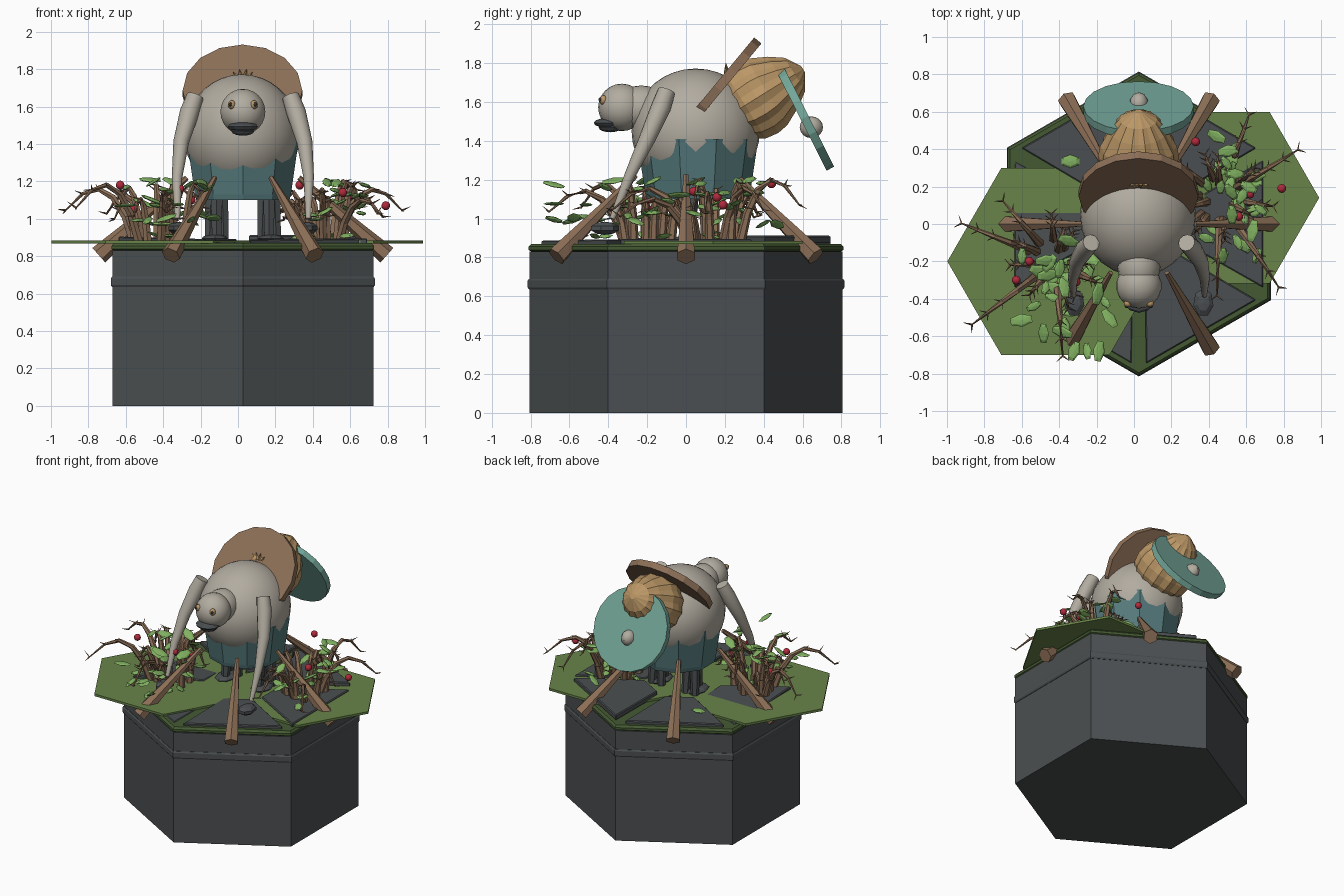
import bpy, bmesh, math, random
from mathutils import Vector, Matrix, Euler

if "Cube" in bpy.data.objects:
    bpy.data.objects.remove(bpy.data.objects["Cube"])

random.seed(7)
CX = 0.026  # centre line of plinth and creature


def material(name, hexcol):
    m = bpy.data.materials.new(name)
    rgb = [int(hexcol[i:i + 2], 16) / 255 for i in (0, 2, 4)]
    m.diffuse_color = [((c + 0.055) / 1.055) ** 2.4 if c > 0.04 else c / 12.92 for c in rgb] + [1]
    m.use_nodes = True
    m.node_tree.nodes["Principled BSDF"].inputs["Base Color"].default_value = m.diffuse_color
    return m


STONE = material("dark stone", "4B4F51")
GREY = material("warm grey", "B2ACA0")
TEAL = material("light teal", "74A699")
BLUE = material("blue teal", "55797B")
MOSS = material("dark moss", "455A33")
PAD = material("leaf pad green", "688449")
WOOD = material("brown wood", "8C6F57")
TAN = material("tan", "BB9766")
RED = material("berry red", "B02A3C")
LEAF = material("fresh leaf", "82B262")


def finish(name, bm, mat, smooth=False):
    bmesh.ops.recalc_face_normals(bm, faces=bm.faces)
    me = bpy.data.meshes.new(name)
    bm.to_mesh(me)
    bm.free()
    me.materials.append(mat)
    ob = bpy.data.objects.new(name, me)
    bpy.context.collection.objects.link(ob)
    if smooth:
        bpy.ops.object.select_all(action='DESELECT')
        ob.select_set(True)
        bpy.context.view_layer.objects.active = ob
        bpy.ops.object.shade_smooth_by_angle(angle=math.radians(40))
    return ob


def sweep(bm, pts, radii, sides, ref=(0, 1, 0), flute=0.0):
    """Closed tube through pts with one radius per point."""
    pts = [Vector(p) for p in pts]
    rings = []
    for i, (p, r) in enumerate(zip(pts, radii)):
        t = (pts[min(i + 1, len(pts) - 1)] - pts[max(i - 1, 0)]).normalized()
        u = Vector(ref) - t * t.dot(Vector(ref))
        u = (u if u.length > 0.05 else t.orthogonal()).normalized()
        w = t.cross(u)
        ring = []
        for k in range(sides):
            a = math.tau * k / sides
            rr = r * (1 + (flute if k % 2 else -flute))
            ring.append(bm.verts.new(p + (u * math.cos(a) + w * math.sin(a)) * rr))
        rings.append(ring)
    for a, b in zip(rings, rings[1:]):
        for k in range(sides):
            n = (k + 1) % sides
            bm.faces.new((a[k], a[n], b[n], b[k]))
    bm.faces.new(rings[0][::-1])
    bm.faces.new(rings[-1])


def tube(name, pts, radii, sides, mat, smooth=False, **kw):
    bm = bmesh.new()
    sweep(bm, pts, radii, sides, **kw)
    return finish(name, bm, mat, smooth)


def blob(bm, pos, size, seg=8, rings=6, rot=(0, 0, 0)):
    m = Matrix.Translation(pos) @ Euler(rot).to_matrix().to_4x4() @ Matrix.Diagonal((*size, 1))
    bmesh.ops.create_uvsphere(bm, u_segments=seg, v_segments=rings, radius=1, matrix=m)


def ball(name, pos, size, mat, seg=8, rings=6, smooth=False, rot=(0, 0, 0)):
    bm = bmesh.new()
    blob(bm, pos, size, seg, rings, rot)
    return finish(name, bm, mat, smooth)


# Plinth, trim band and moss cap
def stack(name, prof, mat):
    tube(name, [(CX, 0, z) for z, r in prof], [r for z, r in prof], 6, mat)


stack("plinth", [(0, .805), (.83, .805)], STONE)
stack("plinth_band", [(.635, .808), (.645, .815), (.68, .815), (.69, .808)], STONE)
stack("moss_cap", [(.828, .79), (.838, .81), (.855, .81), (.87, .795)], MOSS)

# Two flat hexagonal leaf pads
for name, x, y, r in (("left_pad", -.42, -.2, .578), ("right_pad", .46, .14, .53)):
    tube(name, [(x, y, .868), (x, y, .885)], [r, r], 6, PAD, ref=(1, 0, 0))

# Wedge shaped paving slabs, each with its own height and tilt
for i, (top, tilt) in enumerate(((.895, 0), (.912, 0), (.893, 0), (.888, .05), (.872, .01), (.89, .01))):
    bm = bmesh.new()
    bmesh.ops.create_cube(bm, size=1)
    for v in bm.verts:
        outer = v.co.x > 0
        wide = .34 if outer else .10
        v.co = Vector((.665 if outer else .24, math.copysign(wide, v.co.y), 0 if v.co.z > 0 else -.04))
    bmesh.ops.bevel(bm, geom=list(bm.edges), offset=.006, segments=1, affect='EDGES')
    bm.transform(Matrix.Translation((CX, 0, top)) @ Matrix.Rotation(math.radians(60 * i), 4, 'Z')
                 @ Matrix.Rotation(tilt, 4, 'X'))
    finish("paving_slab", bm, STONE)

# Six slanted support logs
for i in range(6):
    a = math.radians(60 * i)
    d = Vector((math.cos(a), math.sin(a), 0))
    c = Vector((CX, 0, 0))
    tube("support_log", [c + d * .30 + Vector((0, 0, 1.22)), c + d * .77 + Vector((0, 0, .805))],
         [.014, .052], 6, WOOD, ref=(0, 0, 1))

# Body, neck, head
ball("body", (CX - .005, .05, 1.45), (.31, .33, .322), GREY, 28, 18, True)
ball("neck", (CX, -.23, 1.57), (.115, .14, .115), GREY, 16, 10, True)
ball("head", (CX, -.33, 1.572), (.122, .122, .122), GREY, 18, 12, True)
ball("beak_upper", (CX, -.40, 1.492), (.085, .075, .026), STONE, 10, 6)
ball("beak_lower", (CX, -.39, 1.468), (.065, .06, .024), STONE, 10, 6)
for s in (-1, 1):
    ball("eye", (CX + s * .06, -.425, 1.61), (.021, .021, .024), TAN, 10, 8, True)
    ball("pupil", (CX + s * .066, -.44, 1.612), (.01, .01, .012), STONE, 8, 6)

# Faceted shorts and pronged legs
tube("shorts", [(CX, .06, 1.1), (CX, .06, 1.13), (CX, .06, 1.41)], [.262, .27, .312], 10, BLUE)
for s in (-1, 1):
    for dx, dy in ((-.03, .03), (.03, .03), (0, -.04)):
        x = CX + s * .14 + dx
        tube("leg", [(x, .07 + dy, 1.12), (x + dx * .3, .07 + dy * 1.4, .88)], [.036, .028], 6, STONE)
    ball("foot", (CX + s * .15, .04, .895), (.07, .1, .022), STONE, 8, 6)

# Arms tapering down to flat dark hands
for s in (-1, 1):
    tube("arm", [(CX + s * .255, -.10, 1.655), (CX + s * .285, -.13, 1.57), (CX + s * .33, -.20, 1.41),
                 (CX + s * .352, -.29, 1.22), (CX + s * .35, -.38, 1.0)],
         [.046, .052, .042, .028, .014], 12, GREY, True)
    ball("hand", (CX + s * .345, -.42, .95), (.058, .08, .034), STONE, 7, 5)


# Back load: a tilted brim, a fluted sack, and a lid with a knob
def along(y, z, dy, dz, ts):
    return [(CX - .002, y + dy * t, z + dz * t) for t in ts]


tube("brim", along(.165, 1.67, .77, -.64, (-.024, .024)), [.32, .32], 16, WOOD)
tube("sack", along(.22, 1.53, .85, .53, (0, .05, .1, .17, .23, .33, .40, .45)),
     [.10, .17, .20, .21, .20, .15, .10, .02], 28, TAN, flute=.03)
tube("lid", along(.61, 1.52, .89, .45, (-.022, .022)), [.295, .295], 20, TEAL)
ball("knob", (CX, .645, 1.47), (.05, .06, .056), GREY, 10, 8, True)
for dx in (-.04, -.015, .015, .04):
    tube("brim_tuft", [(CX + dx * .6, .21, 1.75), (CX + dx * 1.3, .205, 1.81 - abs(dx) * .6)],
         [.016, .001], 4, TAN)

# Two shrubs: arching stems with thorns, scattered leaves, berries
for side, (bx, by), (lx, ly), spread in (("left", (-.42, -.2), (-.34, -.32), (.14, .18)),
                                         ("right", (.46, .14), (.51, .17), (.09, .17))):
    stems, leaves = bmesh.new(), bmesh.new()
    for i in range(15):
        a = math.tau * i / 15 + random.uniform(-.2, .2)
        d = Vector((math.cos(a), math.sin(a), 0))
        # long arches only reach outward, away from the creature
        outward = d.x * (1 if bx > 0 else -1) > -.1
        reach = random.uniform(.28, .44) if outward and i % 2 else random.uniform(.1, .2)
        high = random.uniform(.2, .33)
        base = Vector((bx, by, .875)) + d * random.uniform(.06, .15)
        path = [base + d * reach * (s ** 1.3) + Vector((0, 0, high * math.sin(s * 2.5)))
                for s in (0, .2, .4, .6, .8, 1)]
        sweep(stems, path, [.026, .022, .018, .014, .010, .004], 6)
        for p in path[3:]:
            for k in (-1, 1):
                tip = p + d * .03 + Vector((-d.y, d.x, 0)) * k * .035 + Vector((0, 0, random.uniform(-.02, .035)))
                sweep(stems, [p, tip], [.006, .001], 4)
    for i in range(34):
        pos = (lx + max(-2, min(2, random.gauss(0, 1))) * spread[0],
               ly + max(-2, min(2, random.gauss(0, 1))) * spread[1],
               random.uniform(.97, 1.21) if i % 8 else .91)
        k = random.uniform(.75, 1.15)
        blob(leaves, pos, (.06 * k, .031 * k, .009), 6, 4,
             (random.uniform(-.5, .5), random.uniform(-.5, .5), random.uniform(0, 6.28)))
    finish(side + "_shrub_stems", stems, WOOD)
    finish(side + "_shrub_leaves", leaves, LEAF)

ball("stray_leaf", (-.34, .335, .90), (.055, .035, .01), LEAF, 6, 4)
for p in ((.33, .44, 1.18), (.56, .04, 1.14), (.62, .16, 1.11), (.79, .19, 1.07),
          (-.63, -.3, 1.18), (-.25, -.19, 1.1), (-.31, -.31, 1.16), (-.56, -.2, 1.05)):
    ball("berry", p, (.024, .024, .024), RED, 10, 8, True)
